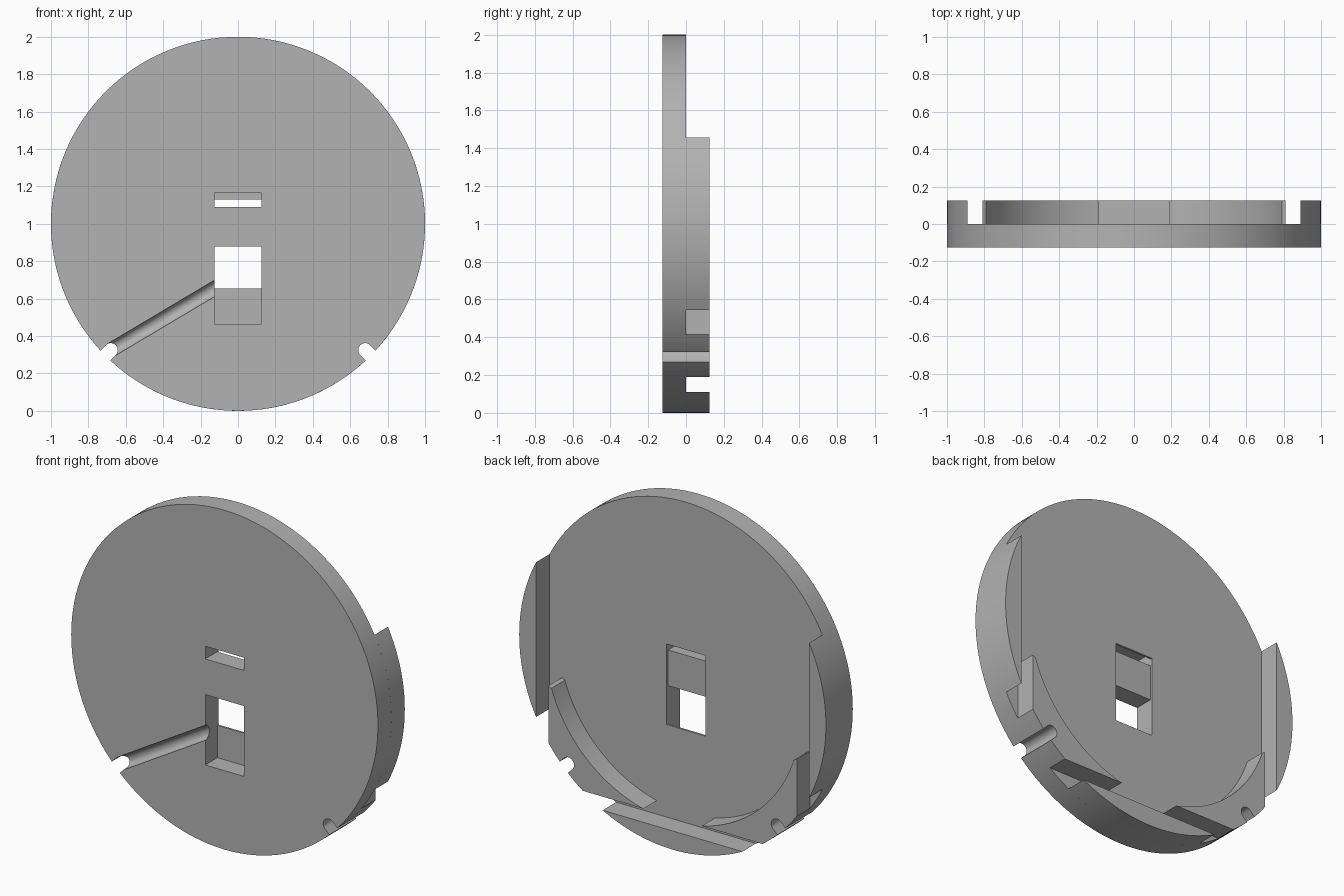
import bpy
import bmesh
from math import asin, acos, atan2, cos, sin, pi, radians, sqrt
from mathutils import Matrix, Vector

if "Cube" in bpy.data.objects:
    bpy.data.objects.remove(bpy.data.objects["Cube"])

R, CZ, HALF = 1.0, 1.0, 0.125     # disc radius, centre height, layer depth
SKIN = -0.012                     # floor of the front pockets

grey = bpy.data.materials.new("plain grey")
grey.use_nodes = True
colour = (0.45, 0.45, 0.45, 1)
grey.diffuse_color = colour
grey.node_tree.nodes["Principled BSDF"].inputs["Base Color"].default_value = colour


def arc(r, a0, a1, n, cx=0.0, cz=CZ):
    """Points on an arc in the x-z plane, ends included."""
    return [(cx + r * cos(a0 + (a1 - a0) * i / n),
             cz + r * sin(a0 + (a1 - a0) * i / n)) for i in range(n + 1)]


def prism(name, pts, y0, y1):
    """Extrude an x-z outline from y0 to y1."""
    bm = bmesh.new()
    face = bm.faces.new([bm.verts.new((x, y0, z)) for x, z in pts])
    ext = bmesh.ops.extrude_face_region(bm, geom=[face])
    verts = [v for v in ext["geom"] if isinstance(v, bmesh.types.BMVert)]
    bmesh.ops.translate(bm, verts=verts, vec=(0, y1 - y0, 0))
    bmesh.ops.recalc_face_normals(bm, faces=bm.faces)
    return to_object(name, bm)


def to_object(name, bm):
    mesh = bpy.data.meshes.new(name)
    bm.to_mesh(mesh)
    bm.free()
    mesh.materials.append(grey)
    obj = bpy.data.objects.new(name, mesh)
    bpy.context.collection.objects.link(obj)
    return obj


def rect(x0, x1, z0, z1):
    return [(x0, z0), (x1, z0), (x1, z1), (x0, z1)]


def select_only(obj):
    bpy.ops.object.select_all(action="DESELECT")
    obj.select_set(True)
    bpy.context.view_layer.objects.active = obj


def cut(obj, cutter):
    """Subtract the cutter, then throw it away."""
    cutter.hide_render = True
    mod = obj.modifiers.new("cut", "BOOLEAN")
    mod.operation, mod.solver, mod.object = "DIFFERENCE", "EXACT", cutter
    select_only(obj)
    bpy.ops.object.modifier_apply(modifier=mod.name)
    bpy.data.objects.remove(cutter)


# Keyhole notch near the rim, open diagonally outwards
NX, NZ, NR = 0.68, 0.325, 0.037


def notch(side):
    out = Vector((1, -1)).normalized() * 0.2
    pts = arc(NR, pi / 4, 5 * pi / 4, 16, NX, NZ)
    pts += [(pts[-1][0] + out.x, pts[-1][1] + out.y),
            (pts[0][0] + out.x, pts[0][1] + out.y)]
    return prism("notch_cutter", [(side * x, z) for x, z in pts], -0.3, 0.3)


# Front disc
disc = prism("front_disc", arc(R, 0, 2 * pi, 128)[:-1], -HALF, 0)

# Front pockets, then the shallow back pocket that opens them through
W = 0.126
cut(disc, prism("lower_pocket", rect(-W, W, 0.465, 0.88), -0.3, SKIN))
cut(disc, prism("upper_slot", rect(-W, W, 1.09, 1.165), -0.3, SKIN))
cut(disc, prism("back_pocket", rect(-W, W, 0.655, 1.13), SKIN - 0.001, 0.1))

# Round groove from the notch to the lower pocket
start, end = Vector((-NX, -HALF, NZ)), Vector((-0.1, -HALF, 0.67))
bm = bmesh.new()
bmesh.ops.create_cone(bm, cap_ends=True, segments=40, radius1=0.038,
                      radius2=0.038, depth=(end - start).length)
turn = (end - start).to_track_quat("Z", "Y").to_matrix().to_4x4()
bmesh.ops.transform(bm, verts=bm.verts,
                    matrix=Matrix.Translation((start + end) / 2) @ turn)
cut(disc, to_object("groove_cutter", bm))
for side in (-1, 1):
    cut(disc, notch(side))
parts = [disc]

# Raised rim segments on the back: bottom and both sides
CHORD = 0.89
h = acos(CHORD)
for name, mid in (("bottom_rim", -pi / 2), ("left_rim", 0), ("right_rim", pi)):
    parts.append(prism(name, arc(R, mid - h, mid + h, 32), 0, HALF))

# Corner blocks between the rim segments
EDGE, INNER = 0.81, 0.832
outer0, outer1 = -acos(EDGE), -asin(EDGE)
in0, in1 = -acos(EDGE / INNER - 0.024), -asin(EDGE / INNER)
for name, side in (("left_corner_block", 1), ("right_corner_block", -1)):
    pts = arc(R, outer0, outer1, 16) + arc(INNER, in1, in0, 32)
    pts.append((EDGE, pts[-1][1] + 0.01))
    block = prism(name, [(side * x, z) for x, z in pts], 0, HALF)
    cut(block, notch(side))
    parts.append(block)

for obj in parts:
    select_only(obj)
    bpy.ops.object.shade_smooth_by_angle(angle=radians(30))
